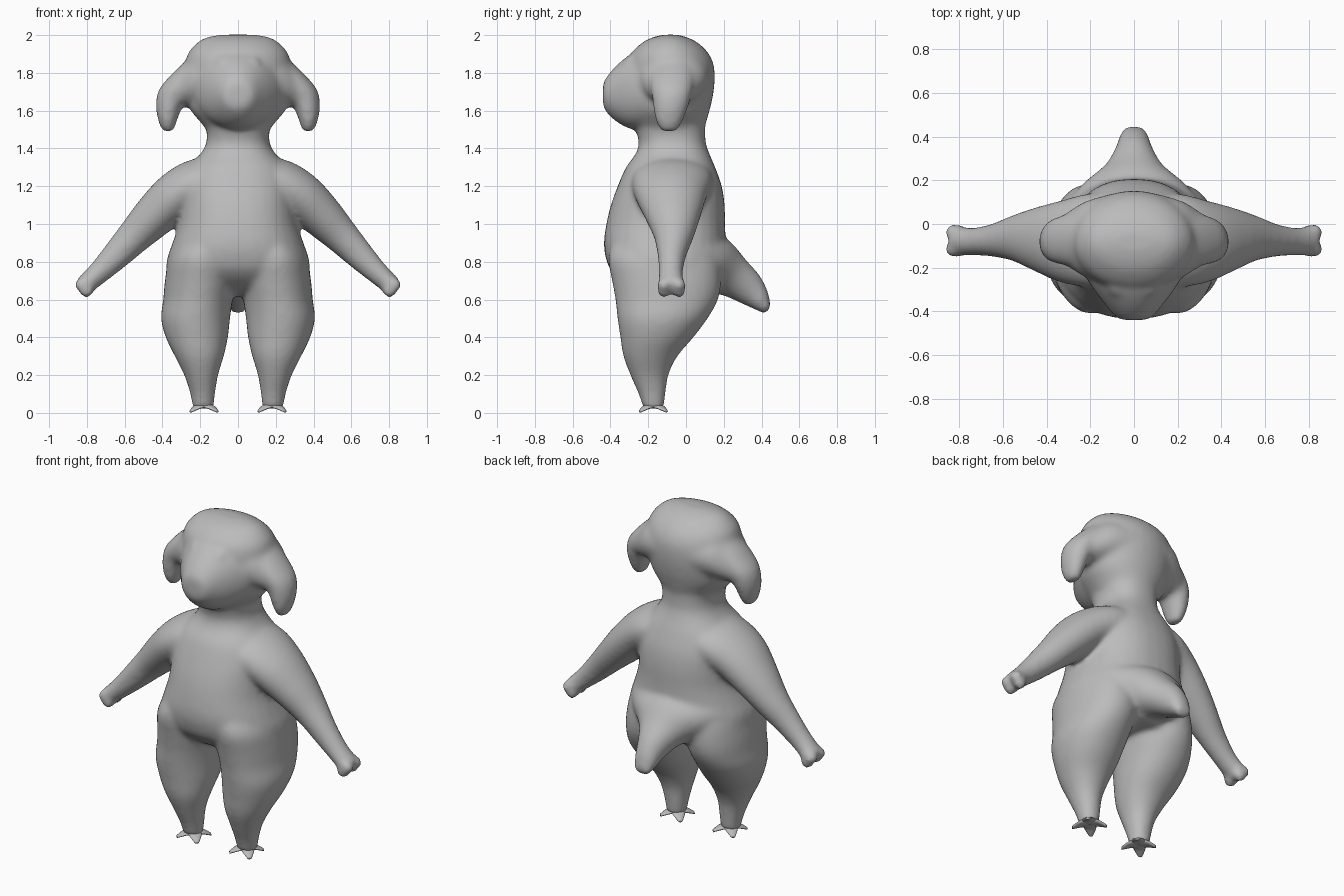
import bpy, bmesh, math
from mathutils import Vector

skin = bpy.data.materials.new("grey skin")
skin.diffuse_color = (0.5, 0.5, 0.5, 1)
X, Y, Z = Vector((1, 0, 0)), Vector((0, 1, 0)), Vector((0, 0, 1))


def smooth_rings(rings, steps=4):
    """Catmull-Rom interpolation between rings."""
    out = []
    for i in range(len(rings) - 1):
        p0, p1, p2 = rings[max(i - 1, 0)], rings[i], rings[i + 1]
        p3 = rings[min(i + 2, len(rings) - 1)]
        for s in range(steps):
            t = s / steps
            out.append([0.5 * (2 * b + (c - a) * t + (2 * a - 5 * b + 4 * c - d) * t * t
                               + (3 * b - a - 3 * c + d) * t ** 3)
                        for a, b, c, d in zip(p0, p1, p2, p3)])
    out.append(list(rings[-1]))
    return out


def loft(bm, rings, u, v, power=1.0, side=1, n=32):
    """Closed tube; each ring is (x, y, z, half size along u, half size along v)."""
    loops = []
    for x, y, z, a, b in smooth_rings(rings):
        loop = []
        for k in range(n):
            c, s = math.cos(math.tau * k / n), math.sin(math.tau * k / n)
            p = (Vector((x, y, z)) + u * (a * math.copysign(abs(c) ** power, c))
                 + v * (b * math.copysign(abs(s) ** power, s)))
            loop.append(bm.verts.new((p.x * side, p.y, p.z)))
        loops.append(loop)
    faces = [bm.faces.new(loops[0]), bm.faces.new(loops[-1][::-1])]
    for l0, l1 in zip(loops, loops[1:]):
        for k in range(n):
            j = (k + 1) % n
            faces.append(bm.faces.new((l0[j], l0[k], l1[k], l1[j])))
    bmesh.ops.recalc_face_normals(bm, faces=faces)


def ball(bm, pos, size, side=1):
    vs = bmesh.ops.create_uvsphere(bm, u_segments=20, v_segments=12, radius=1)["verts"]
    for p in vs:
        p.co = Vector((side * (pos[0] + p.co.x * size[0]),
                       pos[1] + p.co.y * size[1], pos[2] + p.co.z * size[2]))
    bmesh.ops.recalc_face_normals(bm, faces=list({f for p in vs for f in p.link_faces}))


def upright(*rows):
    """Rows (z, x centre, half width, front y, back y) to loft rings."""
    return [(xc, (f + b) / 2, z, w, (b - f) / 2) for z, xc, w, f, b in rows]


def finish(bm, name):
    me = bpy.data.meshes.new(name)
    bm.to_mesh(me)
    bm.free()
    me.materials.append(skin)
    ob = bpy.data.objects.new(name, me)
    bpy.context.collection.objects.link(ob)
    me.shade_smooth()
    return ob


bm = bmesh.new()
# torso and neck
loft(bm, upright((0.62, 0, 0.25, -0.20, 0.13), (0.68, 0, 0.35, -0.32, 0.175),
                 (0.75, 0, 0.378, -0.395, 0.205), (0.82, 0, 0.375, -0.425, 0.212),
                 (0.90, 0, 0.347, -0.435, 0.21), (1.00, 0, 0.315, -0.422, 0.207),
                 (1.10, 0, 0.305, -0.398, 0.205), (1.20, 0, 0.30, -0.362, 0.19),
                 (1.30, 0, 0.265, -0.318, 0.155), (1.37, 0, 0.20, -0.268, 0.125),
                 (1.43, 0, 0.168, -0.25, 0.105), (1.50, 0, 0.168, -0.265, 0.102),
                 (1.60, 0, 0.20, -0.27, 0.10)), X, Y, 0.87)
# cranium
loft(bm, upright((1.48, 0, 0.15, -0.25, 0.09), (1.54, 0, 0.20, -0.29, 0.108),
                 (1.60, 0, 0.25, -0.31, 0.125), (1.66, 0, 0.27, -0.315, 0.14),
                 (1.75, 0, 0.285, -0.315, 0.152), (1.84, 0, 0.283, -0.31, 0.148),
                 (1.91, 0, 0.262, -0.285, 0.115), (1.965, 0, 0.21, -0.225, 0.055),
                 (1.99, 0, 0.16, -0.17, 0.0), (2.002, 0, 0.09, -0.12, -0.04)), X, Y, 1.0)
# muzzle
loft(bm, [(0, -0.12, 1.705, 0.26, 0.22), (0, -0.22, 1.71, 0.232, 0.215),
          (0, -0.30, 1.70, 0.185, 0.195), (0, -0.37, 1.69, 0.132, 0.148),
          (0, -0.42, 1.685, 0.09, 0.095), (0, -0.44, 1.685, 0.06, 0.06)], X, Z, 0.97)
# tail
loft(bm, [(0, 0.07, 0.80, 0.32, 0.18), (0, 0.16, 0.768, 0.245, 0.155),
          (0, 0.25, 0.72, 0.14, 0.115), (0, 0.34, 0.655, 0.087, 0.09),
          (0, 0.40, 0.595, 0.067, 0.06), (0, 0.435, 0.543, 0.047, 0.027)],
     X, Vector((0, 0.55, 0.83)))
across = Vector((0.64, 0, 0.77))
for s in (-1, 1):
    # leg
    loft(bm, upright((0.025, 0.185, 0.056, -0.227, -0.118), (0.10, 0.187, 0.066, -0.252, -0.108),
                     (0.20, 0.195, 0.09, -0.295, -0.093), (0.30, 0.205, 0.13, -0.332, -0.045),
                     (0.40, 0.218, 0.165, -0.348, 0.04), (0.50, 0.225, 0.183, -0.363, 0.115),
                     (0.60, 0.212, 0.184, -0.374, 0.17), (0.70, 0.20, 0.187, -0.392, 0.185),
                     (0.82, 0.19, 0.175, -0.412, 0.17), (0.92, 0.17, 0.13, -0.38, 0.13)),
         X, Y, 0.95, s)
    # arm
    loft(bm, [(0.08, -0.07, 1.285, 0.10, 0.20), (0.20, -0.075, 1.22, 0.138, 0.215),
              (0.33, -0.08, 1.145, 0.130, 0.188), (0.45, -0.07, 1.037, 0.114, 0.145),
              (0.55, -0.065, 0.935, 0.094, 0.105), (0.65, -0.075, 0.83, 0.077, 0.075),
              (0.74, -0.08, 0.74, 0.061, 0.064), (0.81, -0.077, 0.677, 0.052, 0.07),
              (0.83, -0.077, 0.66, 0.048, 0.066)], across, Y, 1.0, s)
    # hand lobes
    for y in (-0.117, -0.037):
        for k in (-0.02, 0.02):
            ball(bm, (0.815 + across.x * k, y, 0.662 + across.z * k), (0.038, 0.038, 0.038), s)
    # ear root
    loft(bm, [(0.10, -0.07, 1.78, 0.21, 0.15), (0.22, -0.07, 1.765, 0.175, 0.14),
              (0.31, -0.07, 1.72, 0.12, 0.10), (0.38, -0.07, 1.67, 0.07, 0.06)], Y, Z, 1.0, s)
    # ear
    loft(bm, upright((1.86, 0.21, 0.07, -0.16, 0.03), (1.79, 0.26, 0.095, -0.19, 0.045),
                     (1.71, 0.33, 0.09, -0.185, 0.035), (1.63, 0.362, 0.073, -0.175, 0.015),
                     (1.56, 0.372, 0.054, -0.165, -0.01), (1.51, 0.372, 0.038, -0.145, -0.035),
                     (1.49, 0.37, 0.026, -0.125, -0.055)), X, Y, 1.0, s)
    # brow bulge
    ball(bm, (0.075, -0.285, 1.835), (0.05, 0.05, 0.055), s)

body = finish(bm, "body")
rm = body.modifiers.new("fuse", "REMESH")
rm.mode, rm.voxel_size, rm.use_smooth_shade = "VOXEL", 0.013, True
sm = body.modifiers.new("soften", "SMOOTH")
sm.factor, sm.iterations = 0.5, 18

# feet: four drooping pointed toes each, set diagonally
for s, name in ((-1, "right_foot"), (1, "left_foot")):
    bm = bmesh.new()
    for k in range(4):
        a = (k + 0.5) * math.pi / 2
        d, w = Vector((math.cos(a), math.sin(a), 0)), Vector((-math.sin(a), math.cos(a), 0))
        rings = []
        for r, z, half, thick in ((0.0, 0.038, 0.045, 0.014), (0.045, 0.032, 0.036, 0.012),
                                  (0.075, 0.02, 0.024, 0.01), (0.097, 0.009, 0.012, 0.007)):
            p = Vector((0.18, -0.173, z)) + d * r
            rings.append((*p, half, thick))
        loft(bm, rings, w, Z, 1.0, s, 12)
    finish(bm, name)
